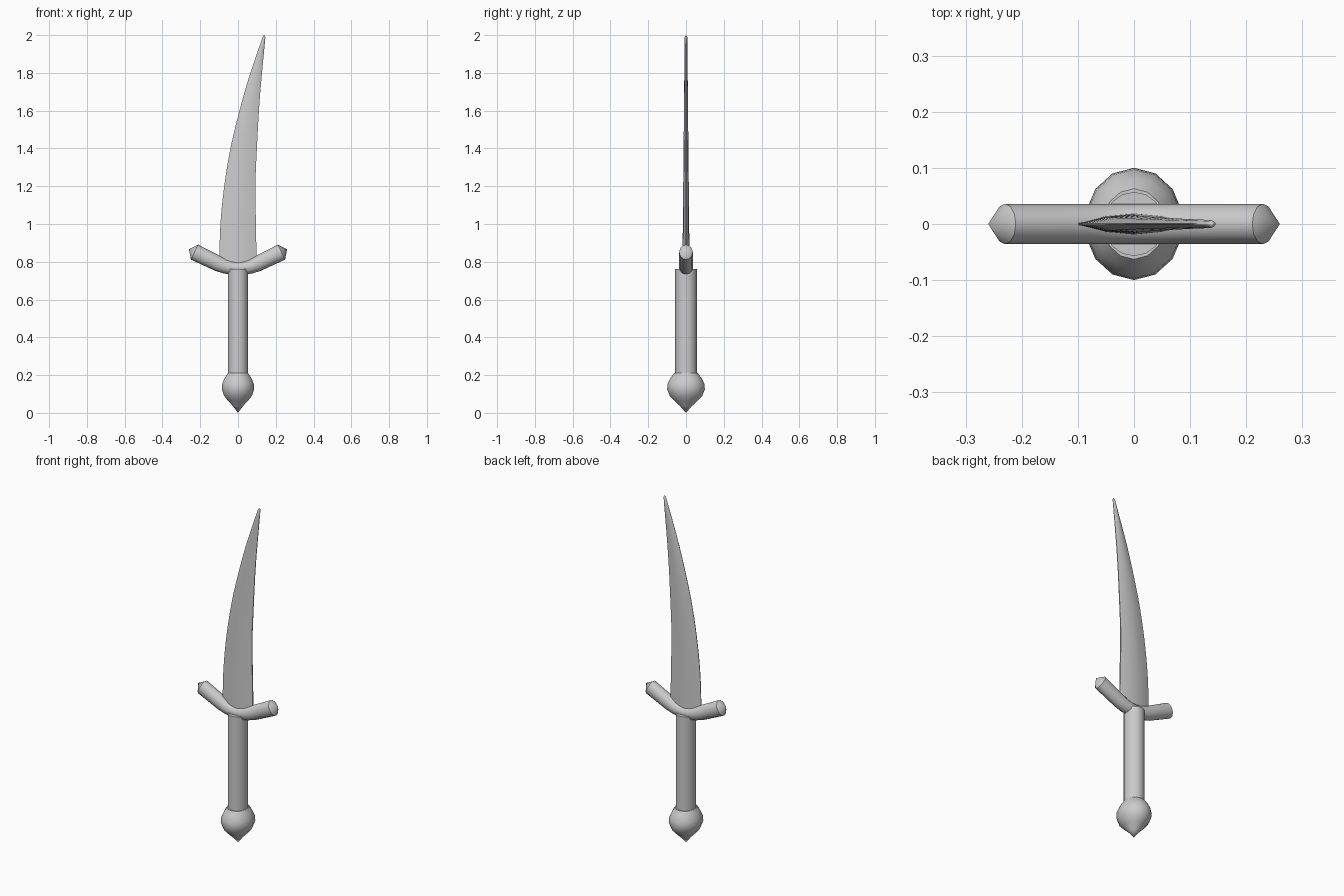
import bpy, bmesh, math
from mathutils import Vector

if "Cube" in bpy.data.objects:
    bpy.data.objects.remove(bpy.data.objects["Cube"])

steel = bpy.data.materials.new("plain grey")
steel.diffuse_color = (0.6, 0.6, 0.6, 1)
steel.use_nodes = True
steel.node_tree.nodes["Principled BSDF"].inputs["Base Color"].default_value = steel.diffuse_color


def loft(name, rings, angle=40):
    """Skin a list of equal-length rings; a one-point ring makes a tip."""
    bm = bmesh.new()
    loops = [[bm.verts.new(p) for p in ring] for ring in rings]
    for a, b in zip(loops, loops[1:]):
        n = max(len(a), len(b))
        for i in range(n):
            j = (i + 1) % n
            if len(a) == 1:
                bm.faces.new((a[0], b[j], b[i]))
            elif len(b) == 1:
                bm.faces.new((a[i], a[j], b[0]))
            else:
                bm.faces.new((a[i], a[j], b[j], b[i]))
    for end in (loops[0], loops[-1]):
        if len(end) > 2:
            bm.faces.new(end)
    bmesh.ops.recalc_face_normals(bm, faces=bm.faces)
    mesh = bpy.data.meshes.new(name)
    bm.to_mesh(mesh)
    bm.free()
    mesh.materials.append(steel)
    obj = bpy.data.objects.new(name, mesh)
    bpy.context.collection.objects.link(obj)
    bpy.ops.object.select_all(action='DESELECT')
    obj.select_set(True)
    bpy.context.view_layer.objects.active = obj
    bpy.ops.object.shade_smooth_by_angle(angle=math.radians(angle))
    return obj


def ellipse(z, rx, ry, n):
    if rx == 0:
        return [(0, 0, z)]
    return [(rx * math.sin(math.tau * i / n), ry * math.cos(math.tau * i / n), z)
            for i in range(n)]


def interp(table, z):
    """Smooth curve (Catmull-Rom style) through (z, x) pairs."""
    k = 0
    while k < len(table) - 2 and z > table[k + 1][0]:
        k += 1

    def slope(i):
        a, b = table[max(i - 1, 0)], table[min(i + 1, len(table) - 1)]
        return (b[1] - a[1]) / (b[0] - a[0])
    (z0, x0), (z1, x1) = table[k], table[k + 1]
    h = z1 - z0
    t = (z - z0) / h
    return ((2*t**3 - 3*t**2 + 1) * x0 + (t**3 - 2*t**2 + t) * h * slope(k)
            + (3*t**2 - 2*t**3) * x1 + (t**3 - t**2) * h * slope(k + 1))


# Pommel: slightly flattened bulb with a pointed base
bulb = [(0.0, 0), (0.035, 0.03), (0.065, 0.062), (0.09, 0.086), (0.125, 0.1),
        (0.155, 0.097), (0.185, 0.082), (0.21, 0.063)]
loft("pommel", [ellipse(z, r * 0.88, r, 14) for z, r in bulb])

# Grip
loft("grip", [ellipse(z, 0.054, 0.057, 16) for z in (0.195, 0.762)])

# Guard: bent oval bar with pointed ends, path mirrored about the middle
half = [(0, 0.765, 0.035), (0.035, 0.767, 0.036), (0.07, 0.776, 0.038),
        (0.105, 0.79, 0.041), (0.23, 0.851, 0.044)]
path = [(-x, z, r) for x, z, r in reversed(half[1:])] + half
rings = [[(-0.26, 0, 0.866)]]
for i, (x, z, r) in enumerate(path):
    a, b = path[max(i - 1, 0)], path[min(i + 1, len(path) - 1)]
    t = Vector((b[0] - a[0], 0, b[1] - a[1])).normalized()
    up = Vector((-t.z, 0, t.x))
    rings.append([Vector((x, 0, z)) + up * r * math.cos(math.tau * k / 12)
                  + Vector((0, 0.036 * math.sin(math.tau * k / 12), 0))
                  for k in range(12)])
rings.append([(0.26, 0, 0.866)])
loft("guard", rings)

# Blade: curved outline with a lens section, thinning toward the tip
edge = [(0.77, -0.1), (1.0, -0.093), (1.2, -0.073), (1.4, -0.04),
        (1.57, 0.0), (1.76, 0.053), (1.99, 0.13)]
spine = [(0.77, 0.099), (1.0, 0.095), (1.2, 0.092), (1.4, 0.1),
         (1.66, 0.115), (1.99, 0.145)]
side = [(0, 0.1), (0.08, 0.3), (0.25, 0.75), (0.5, 1.0),
        (0.75, 0.75), (0.92, 0.4), (1, 0.2)]
blade = []
for i in range(25):
    z = 0.77 + 1.22 * i / 24
    x0, x1 = interp(edge, z), interp(spine, z)
    thick = 0.019 - 0.012 * i / 24
    front = [(x0 + (x1 - x0) * u, -thick * v, z) for u, v in side]
    back = [(x, -y, z) for x, y, _ in reversed(front)]
    blade.append(front + back)
blade.append([(0.139, 0, 2.0)])
loft("blade", blade, 50)
